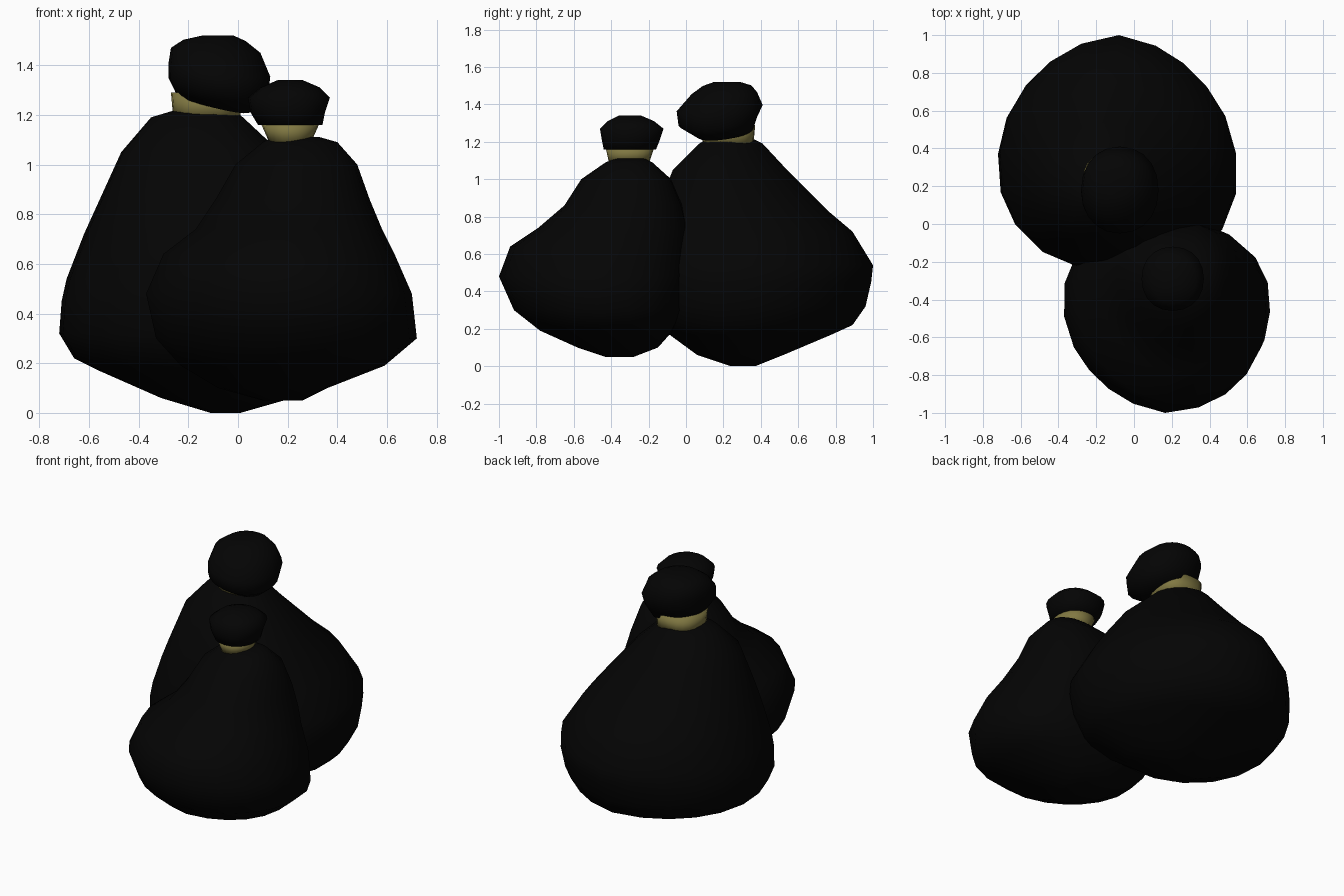
import bpy
import bmesh
from math import cos, sin, pi, copysign

default_cube = bpy.data.objects.get("Cube")
if default_cube:
    bpy.data.objects.remove(default_cube, do_unlink=True)


def make_material(name, colour):
    material = bpy.data.materials.new(name)
    material.use_nodes = True
    material.diffuse_color = colour
    shader = material.node_tree.nodes["Principled BSDF"]
    shader.inputs["Base Color"].default_value = colour
    shader.inputs["Roughness"].default_value = 0.6
    return material


black_plastic = make_material("black plastic", (0.0012, 0.0012, 0.0012, 1))
tan_tie = make_material("tan tie", (0.22, 0.19, 0.055, 1))


def rounded(value, power):
    """Push a sine or cosine outwards for a slightly boxy oval."""
    return copysign(abs(value) ** power, value)


def loft(name, rings, material, sides=20, power=0.93,
         tilt=(0, 0), corners=(0, 0, 0, 0)):
    """Skin a stack of ovals, each given as height, x range and y range.
    The tilt slopes the lowest oval and fades out towards the top.
    The corners swell or flatten each diagonal quarter, starting at +x +y."""
    bm = bmesh.new()
    bottom, top = rings[0][0], rings[-1][0]
    loops = []
    for z, left, right, front, back in rings:
        fade = (top - z) / (top - bottom)
        loop = []
        for i in range(sides):
            angle = 2 * pi * i / sides
            swell = 1 + corners[4 * i // sides] * abs(sin(2 * angle))
            dx = rounded(cos(angle), power) * (right - left) / 2 * swell
            dy = rounded(sin(angle), power) * (back - front) / 2 * swell
            lift = fade * (tilt[0] * dx + tilt[1] * dy)
            loop.append(bm.verts.new(((left + right) / 2 + dx,
                                      (front + back) / 2 + dy, z + lift)))
        loops.append(loop)
    for lower, upper in zip(loops, loops[1:]):
        for i in range(sides):
            j = (i + 1) % sides
            bm.faces.new((lower[i], lower[j], upper[j], upper[i]))
    bm.faces.new(loops[0][::-1])
    bm.faces.new(loops[-1])
    mesh = bpy.data.meshes.new(name)
    bm.to_mesh(mesh)
    bm.free()
    mesh.materials.append(material)
    for polygon in mesh.polygons:
        polygon.use_smooth = True
    part = bpy.data.objects.new(name, mesh)
    bpy.context.collection.objects.link(part)
    return part


# Large bag at the back: sagging body
loft("back_bag_body", [
    (0, -.11, .01, .24, .37),
    (.06, -.31, .22, .06, .52),
    (.17, -.56, .42, -.09, .78),
    (.22, -.66, .47, -.17, .89),
    (.32, -.72, .52, -.22, .96),
    (.45, -.71, .54, -.24, .99),
    (.54, -.69, .53, -.24, 1),
    (.72, -.62, .42, -.2, .89),
    (.83, -.57, .34, -.16, .76),
    (1.05, -.47, .17, -.07, .54),
    (1.19, -.35, .02, .07, .41),
    (1.22, -.25, -.02, .12, .35),
], black_plastic, corners=(-.08, -.05, .04, .08))

# Small bag at the front: sagging body
loft("front_bag_body", [
    (.05, .1, .26, -.43, -.28),
    (.1, -.08, .36, -.58, -.15),
    (.19, -.23, .59, -.78, -.07),
    (.3, -.33, .72, -.92, -.01),
    (.48, -.37, .7, -1, .02),
    (.64, -.3, .63, -.94, .02),
    (.74, -.17, .58, -.79, .01),
    (.86, -.09, .53, -.65, -.02),
    (1, -.01, .48, -.56, -.08),
    (1.09, .1, .4, -.43, -.18),
    (1.11, .14, .33, -.38, -.22),
], black_plastic, corners=(.04, .07, -.09, -.02))

# Ties round the necks
loft("back_bag_tie", [
    (1.18, -.26, .01, .09, .36),
    (1.29, -.27, .01, .08, .37),
], tan_tie, power=.8)
loft("front_bag_tie", [
    (1.08, .13, .29, -.41, -.2),
    (1.17, .09, .33, -.43, -.17),
], tan_tie)

# Gathered tops puffing out above the ties
loft("back_bag_top", [
    (1.25, -.25, .05, .06, .36),
    (1.31, -.28, .12, -.04, .38),
    (1.38, -.28, .13, -.05, .41),
    (1.46, -.27, .09, .03, .38),
    (1.5, -.22, .03, .09, .35),
    (1.52, -.14, -.02, .15, .29),
], black_plastic, tilt=(-.25, .14))
loft("front_bag_top", [
    (1.16, .08, .34, -.44, -.16),
    (1.21, .05, .35, -.45, -.14),
    (1.27, .04, .37, -.46, -.12),
    (1.31, .09, .33, -.42, -.17),
    (1.34, .16, .26, -.36, -.24),
], black_plastic)
